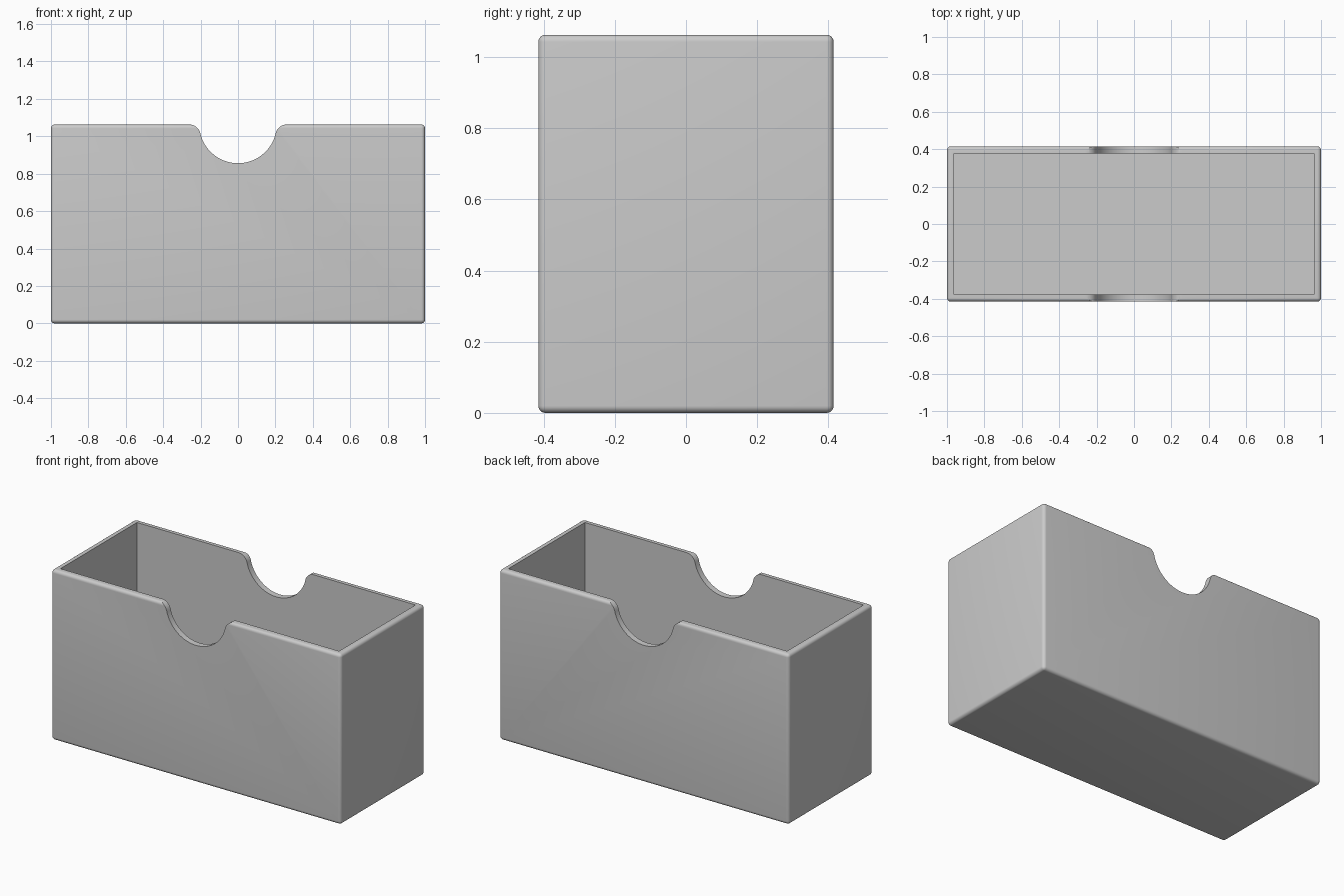
import bpy, bmesh, math

cube = bpy.data.objects.get("Cube")
if cube:
    bpy.data.objects.remove(cube, do_unlink=True)

LENGTH, DEPTH, HEIGHT = 2.0, 0.83, 1.063
WALL, ROUND = 0.038, 0.02
NOTCH_R, LIP_R = 0.207, 0.06

grey = bpy.data.materials.new("plain grey")
grey.use_nodes = True
grey.diffuse_color = (0.6, 0.6, 0.6, 1)
grey.node_tree.nodes["Principled BSDF"].inputs["Base Color"].default_value = (0.6, 0.6, 0.6, 1)


def add_object(name, bm):
    bmesh.ops.recalc_face_normals(bm, faces=bm.faces)
    mesh = bpy.data.meshes.new(name)
    bm.to_mesh(mesh)
    bm.free()
    mesh.materials.append(grey)
    obj = bpy.data.objects.new(name, mesh)
    bpy.context.collection.objects.link(obj)
    return obj


def box(name, size, bottom, bevel=0):
    bm = bmesh.new()
    bmesh.ops.create_cube(bm, size=1)
    bmesh.ops.scale(bm, vec=size, verts=bm.verts)
    bmesh.ops.translate(bm, vec=(0, 0, bottom + size[2] / 2), verts=bm.verts)
    if bevel:
        bmesh.ops.bevel(bm, geom=bm.edges[:], offset=bevel, segments=6,
                        profile=0.5, affect='EDGES')
    return add_object(name, bm)


def arc(cx, cz, r, start, end, steps):
    angles = [start + (end - start) * i / steps for i in range(steps + 1)]
    return [(cx + r * math.cos(a), cz + r * math.sin(a)) for a in angles]


# Thumb notch profile: a half-round scoop whose rims flare into the top edge
def notch_cutter():
    lip_x = math.sqrt((NOTCH_R + LIP_R) ** 2 - LIP_R ** 2)
    dip = math.asin(LIP_R / (NOTCH_R + LIP_R))
    lip = arc(lip_x, HEIGHT - LIP_R, LIP_R, math.pi / 2, math.pi - dip, 10)
    scoop = arc(0, HEIGHT, NOTCH_R, -dip, dip - math.pi, 40)
    mirrored = [(-x, z) for x, z in reversed(lip)]
    top = HEIGHT + 0.1
    profile = [(lip_x, top)] + lip + scoop[1:-1] + mirrored + [(-lip_x, top)]
    bm = bmesh.new()
    face = bm.faces.new([bm.verts.new((x, -DEPTH, z)) for x, z in profile])
    swept = bmesh.ops.extrude_face_region(bm, geom=[face])["geom"]
    bmesh.ops.translate(bm, vec=(0, 2 * DEPTH, 0),
                        verts=[v for v in swept if isinstance(v, bmesh.types.BMVert)])
    return add_object("notch_cutter", bm)


# Rounded box, hollowed from above and notched through both long walls
tray = box("open_box", (LENGTH, DEPTH, HEIGHT), 0, ROUND)
cavity = box("cavity_cutter", (LENGTH - 2 * WALL, DEPTH - 2 * WALL, HEIGHT), WALL)
cutters = [cavity, notch_cutter()]

bpy.ops.object.select_all(action='DESELECT')
tray.select_set(True)
bpy.context.view_layer.objects.active = tray
for cutter in cutters:
    mod = tray.modifiers.new(cutter.name, 'BOOLEAN')
    mod.operation, mod.solver, mod.object = 'DIFFERENCE', 'EXACT', cutter
    bpy.ops.object.modifier_apply(modifier=mod.name)
for cutter in cutters:
    bpy.data.objects.remove(cutter, do_unlink=True)

bpy.ops.object.shade_smooth_by_angle(angle=math.radians(30))
